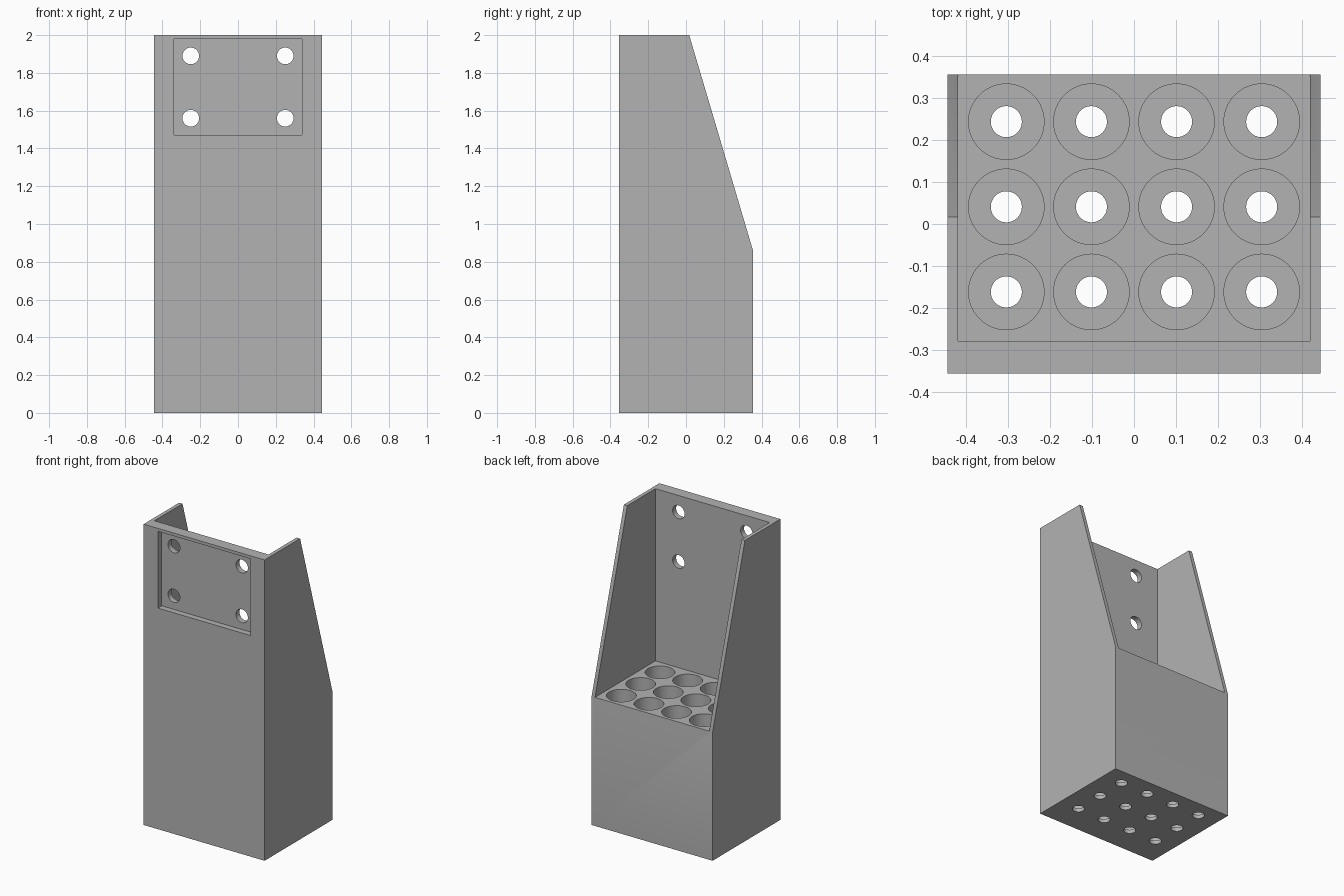
import bpy, bmesh, math
from mathutils import Matrix

cube = bpy.data.objects.get("Cube")
if cube:
    bpy.data.objects.remove(cube, do_unlink=True)

# Overall sizes
HALF_W, HALF_D, HEIGHT = 0.445, 0.356, 2.0
DECK = 0.855      # top of the socket block
WALL = 0.025      # side walls and socket floor
BACK = 0.077      # mounting wall

grey = bpy.data.materials.new("matte grey")
grey.use_nodes = True
GREY = (0.45, 0.45, 0.45, 1)
grey.diffuse_color = GREY
grey.node_tree.nodes["Principled BSDF"].inputs["Base Color"].default_value = GREY


def make_object(name, bm):
    bmesh.ops.recalc_face_normals(bm, faces=bm.faces)
    mesh = bpy.data.meshes.new(name)
    bm.to_mesh(mesh)
    bm.free()
    mesh.materials.append(grey)
    obj = bpy.data.objects.new(name, mesh)
    bpy.context.collection.objects.link(obj)
    return obj


def box(name, low, high):
    bm = bmesh.new()
    size = [h - l for l, h in zip(low, high)]
    centre = [(h + l) / 2 for l, h in zip(low, high)]
    bmesh.ops.create_cube(bm, size=1, matrix=Matrix.Translation(centre) @ Matrix.Diagonal((*size, 1)))
    return make_object(name, bm)


def cylinders(name, centres, radius, depth, turn=Matrix()):
    bm = bmesh.new()
    for c in centres:
        bmesh.ops.create_cone(bm, cap_ends=True, segments=64, radius1=radius, radius2=radius,
                              depth=depth, matrix=Matrix.Translation(c) @ turn)
    return make_object(name, bm)


def cut(target, cutter):
    mod = target.modifiers.new(cutter.name, 'BOOLEAN')
    mod.operation = 'DIFFERENCE'
    mod.solver = 'EXACT'
    mod.object = cutter
    bpy.context.view_layer.objects.active = target
    bpy.ops.object.modifier_apply(modifier=mod.name)
    bpy.data.objects.remove(cutter, do_unlink=True)


# Holder body: side profile with a sloping back, extruded across the width
bm = bmesh.new()
profile = [(-HALF_D, 0), (HALF_D, 0), (HALF_D, DECK), (0.017, HEIGHT), (-HALF_D, HEIGHT)]
face = bm.faces.new([bm.verts.new((-HALF_W, y, z)) for y, z in profile])
side = bmesh.ops.extrude_face_region(bm, geom=[face])
bmesh.ops.translate(bm, vec=(2 * HALF_W, 0, 0),
                    verts=[v for v in side["geom"] if isinstance(v, bmesh.types.BMVert)])
holder = make_object("holder_body", bm)

# Open space above the deck, and the shallow mounting recess in front
cut(holder, box("open_space", (WALL - HALF_W, BACK - HALF_D, DECK), (HALF_W - WALL, 1, 3)))
cut(holder, box("mount_recess", (-0.34, -1, 1.47), (0.34, 0.04 - HALF_D, 1.98)))

# Grid of sockets with drain holes
pitch = 0.203
grid = [((i - 1.5) * pitch, 0.041 + (j - 1) * pitch) for i in range(4) for j in range(3)]
cut(holder, cylinders("sockets", [(x, y, WALL + 0.5) for x, y in grid], 0.09, 1))
cut(holder, cylinders("drain_holes", [(x, y, 0) for x, y in grid], 0.037, 0.2))

# Screw holes through the mounting wall
screws = [(x, -HALF_D, z) for x in (-0.25, 0.25) for z in (1.56, 1.89)]
cut(holder, cylinders("screw_holes", screws, 0.044, 0.4, Matrix.Rotation(math.pi / 2, 4, 'X')))

# Smooth bores, crisp edges
bpy.ops.object.select_all(action='DESELECT')
holder.select_set(True)
bpy.context.view_layer.objects.active = holder
bpy.ops.object.shade_smooth_by_angle(angle=math.radians(30))
